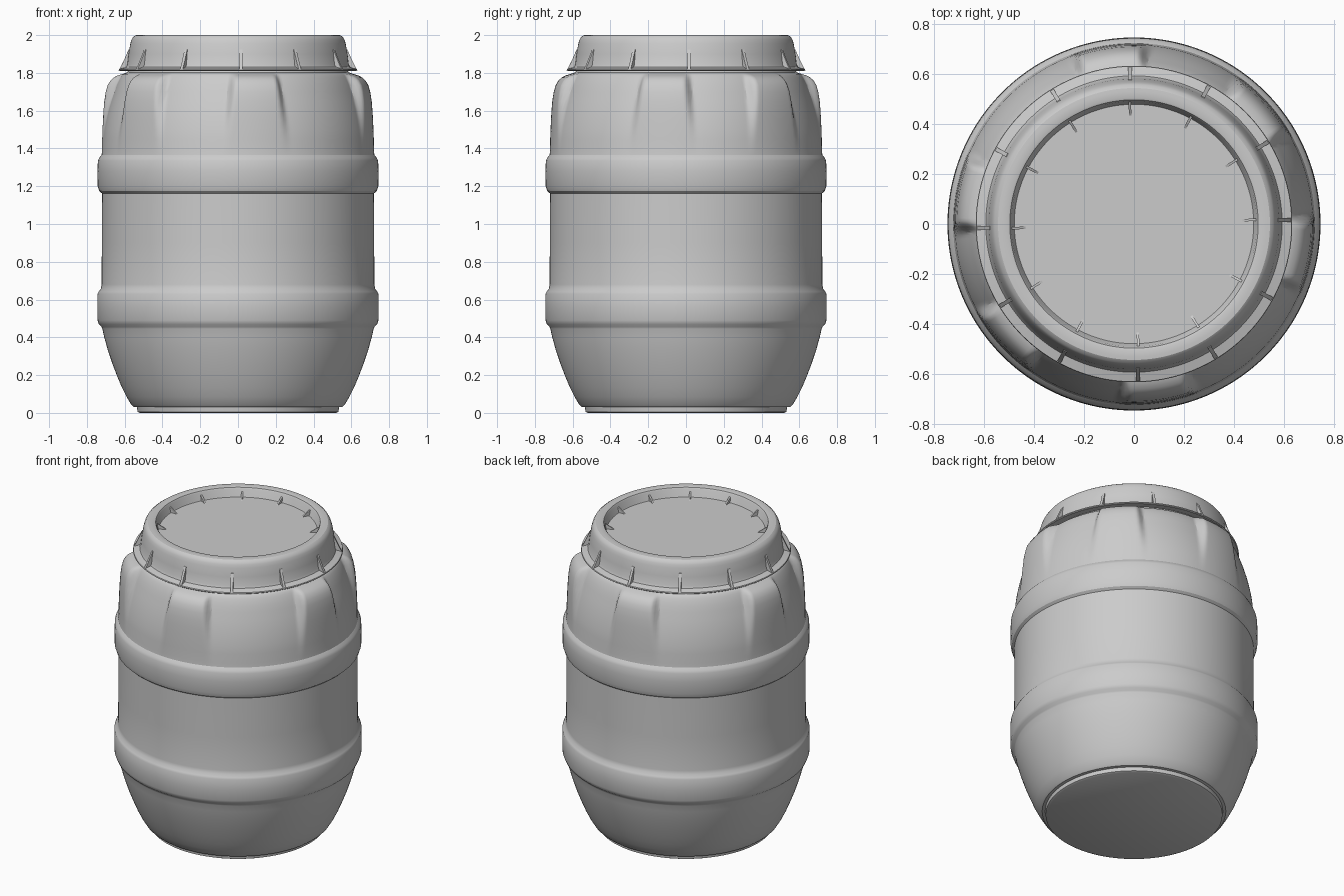
import bpy, bmesh
from math import sin, cos, radians, degrees, pi

if "Cube" in bpy.data.objects:
    bpy.data.objects.remove(bpy.data.objects["Cube"])


def finish(name, bm, angle=30):
    bmesh.ops.recalc_face_normals(bm, faces=bm.faces)
    me = bpy.data.meshes.new(name)
    bm.to_mesh(me)
    bm.free()
    ob = bpy.data.objects.new(name, me)
    bpy.context.collection.objects.link(ob)
    bpy.ops.object.select_all(action='DESELECT')
    ob.select_set(True)
    bpy.context.view_layer.objects.active = ob
    bpy.ops.object.shade_smooth_by_angle(angle=radians(angle))
    return ob


def lathe(name, rows, segs, radius, cap_start=False, cap_end=False):
    """Revolve rows; radius(row, angle) gives the distance from the axis."""
    bm = bmesh.new()
    rings = []
    for row in rows:
        ring = []
        for i in range(segs):
            a = 2 * pi * i / segs
            r = radius(row, a)
            ring.append(bm.verts.new((r * cos(a), r * sin(a), row[-1])))
        rings.append(ring)
    for low, high in zip(rings, rings[1:]):
        for i in range(segs):
            j = (i + 1) % segs
            bm.faces.new((low[i], low[j], high[j], high[i]))
    if cap_start:
        bm.faces.new(rings[0][::-1])
    if cap_end:
        bm.faces.new(rings[-1])
    return finish(name, bm)


def fins(name, profile, count, start, thick):
    """Thin radial plates with an (r, z) outline, repeated round the axis."""
    bm = bmesh.new()
    for k in range(count):
        a = radians(start + k * 360 / count)
        sides = []
        for t in (-thick / 2, thick / 2):
            sides.append([bm.verts.new((r * cos(a) - t * sin(a), r * sin(a) + t * cos(a), z))
                          for r, z in profile])
        n = len(profile)
        bm.faces.new(sides[0])
        bm.faces.new(sides[1][::-1])
        for i in range(n):
            j = (i + 1) % n
            bm.faces.new((sides[0][i], sides[0][j], sides[1][j], sides[1][i]))
    return finish(name, bm)


# Raised grip pads on the shoulder, blended into the barrel wall
PADS = (-82, -10, 42, 98, 170, 222)


def barrel_radius(row, a):
    if len(row) == 2:
        return row[0]
    base, pad, z = row
    half = 14 - 3 * (z - 1.4) / 0.4
    d = min(abs((degrees(a) - c + 180) % 360 - 180) for c in PADS)
    t = max(0, min(1, (half + 1.5 - d) / 4))
    return base + (pad - base) * t * t * (3 - 2 * t)


# Barrel: foot, rounded bottom, two hoops, then shoulder rows (wall, pad, z)
barrel = [
    (.52, 0), (.532, .006), (.535, .03), (.553, .032), (.566, .045),
    (.59, .085), (.615, .135), (.64, .195), (.665, .26), (.69, .335),
    (.708, .4), (.718, .445), (.722, .455), (.736, .468), (.744, .49),
    (.745, .56), (.744, .63), (.738, .642), (.726, .658), (.722, .68),
    (.721, .9), (.72, 1.15), (.72, 1.162), (.735, 1.175), (.743, 1.2),
    (.744, 1.28), (.742, 1.335), (.735, 1.35), (.722, 1.366),
    (.719, .72, 1.39), (.715, .719, 1.45), (.708, .717, 1.5),
    (.698, .715, 1.55), (.686, .712, 1.6), (.671, .708, 1.65),
    (.654, .700, 1.7), (.642, .69, 1.735), (.63, .675, 1.76),
    (.622, .659, 1.775), (.614, .636, 1.787), (.607, .612, 1.794),
    (.585, 1.803), (.575, 1.83), (.56, 1.86)]
lathe("barrel_body", barrel, 360, barrel_radius, cap_start=True)

# Screw lid: flange, skirt, rounded rim and sunken panel
lid = [
    (.57, 1.83), (.58, 1.815), (.627, 1.81), (.632, 1.814), (.63, 1.821), (.592, 1.832),
    (.586, 1.845), (.58, 1.9), (.57, 1.955), (.564, 1.975), (.556, 1.99),
    (.543, 1.999), (.53, 2.0), (.505, 2.0), (.496, 1.997), (.49, 1.988),
    (.481, 1.945), (.478, 1.94)]
lathe("lid", lid, 144, lambda row, a: row[0], cap_end=True)

# Ribs around the skirt and around the sunken panel
fins("lid_outer_ribs", [(.57, 1.82), (.628, 1.82), (.612, 1.85), (.578, 1.925), (.57, 1.925)],
     12, 1.5, .016)
fins("lid_inner_ribs", [(.43, 1.938), (.49, 1.938), (.49, 1.975), (.48, 1.972)],
     12, 2, .01)
